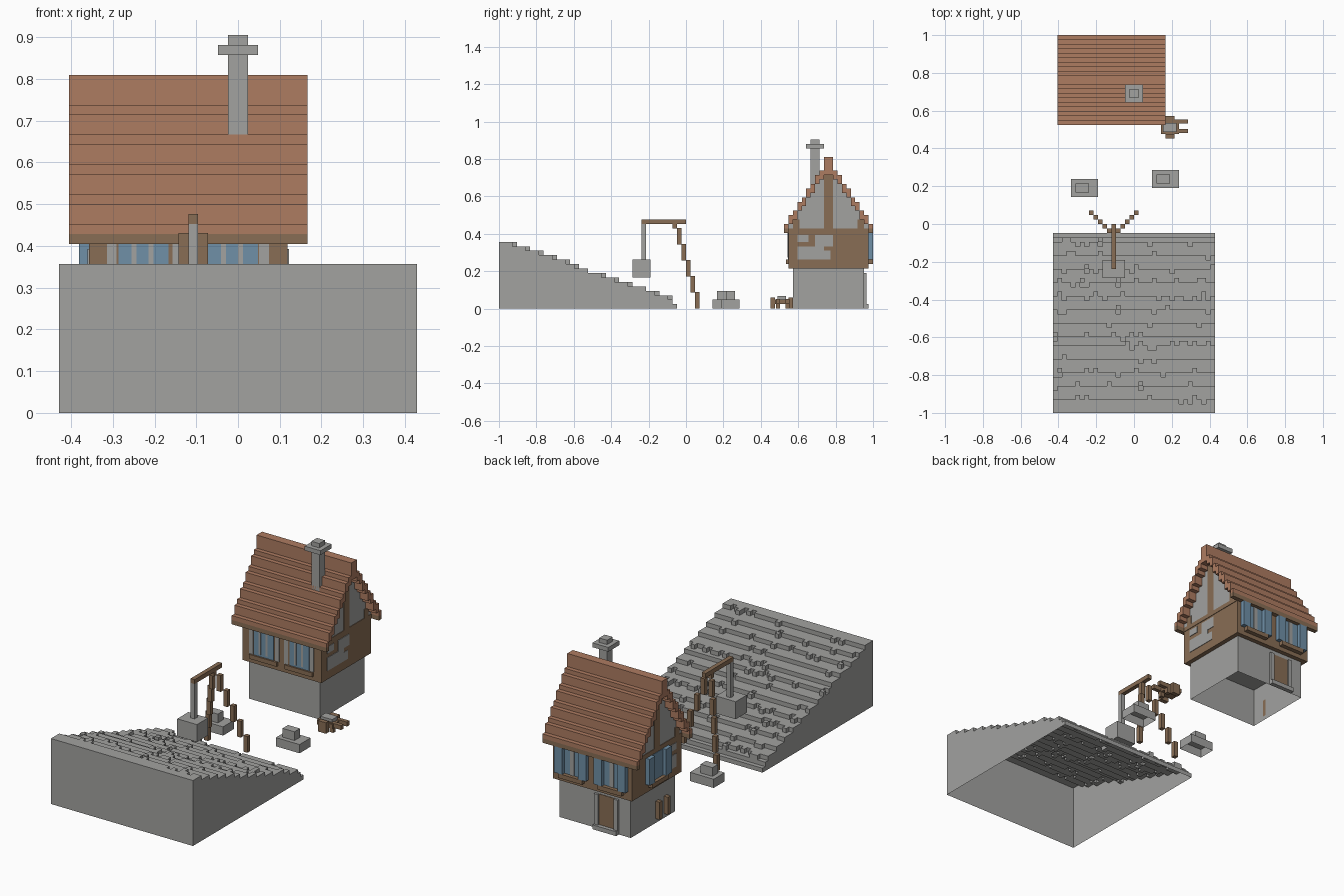
import bpy, bmesh, random

if "Cube" in bpy.data.objects:
    bpy.data.objects.remove(bpy.data.objects["Cube"], do_unlink=True)

UNIT = 1 / 42          # every part is laid out on this block size
THIN = 0.12            # thickness of painted plates, in blocks
random.seed(4)


def make_material(name, rgb):
    mat = bpy.data.materials.new(name)
    mat.use_nodes = True
    mat.diffuse_color = (*rgb, 1)
    mat.node_tree.nodes["Principled BSDF"].inputs["Base Color"].default_value = (*rgb, 1)
    return mat


MATERIALS = {
    "stone": make_material("stone grey", (0.36, 0.36, 0.35)),
    "wood": make_material("timber brown", (0.25, 0.155, 0.09)),
    "tile": make_material("roof terracotta", (0.42, 0.2, 0.12)),
    "blue": make_material("shutter blue", (0.16, 0.28, 0.39)),
}


def finish(name, bm, colour):
    mesh = bpy.data.meshes.new(name)
    for vert in bm.verts:
        vert.co *= UNIT
    bm.to_mesh(mesh)
    bm.free()
    mesh.materials.append(MATERIALS[colour])
    obj = bpy.data.objects.new(name, mesh)
    bpy.context.collection.objects.link(obj)
    return obj


def blocks(name, colour, *boxes, hollow=False):
    """One object made of boxes, each given as (x range, y range, z range)."""
    bm = bmesh.new()
    for xs, ys, zs in boxes:
        verts = bmesh.ops.create_cube(bm, size=1)["verts"]
        for vert in verts:
            vert.co = [span[0] if c < 0 else span[1] for c, span in zip(vert.co, (xs, ys, zs))]
        if hollow:
            floor = [f for f in verts[0].link_faces[:] + verts[-1].link_faces[:]
                     if all(v.co.z == zs[0] for v in f.verts)]
            bmesh.ops.delete(bm, geom=list(set(floor)), context="FACES_ONLY")
    return finish(name, bm, colour)


# Stepped hillside: a hollow shell over a ragged height grid
COLS, ROWS = 36, 40
height = {}
for j in range(ROWS):
    for i in range(COLS):
        ragged = random.choices((0, 0.34, -0.34), (8, 1, 1))[0]
        height[i, j] = min(15, 1 + int(j * 0.34 + 1.5 * (j > 0) + max(ragged, -j)))
bm = bmesh.new()
for (i, j), top in height.items():
    x, y = i - COLS / 2, -2 - j
    ring = [(x, y - 1), (x + 1, y - 1), (x + 1, y), (x, y)]
    bm.faces.new([bm.verts.new((*p, top)) for p in ring])
    for side, (di, dj) in enumerate(((0, 1), (1, 0), (0, -1), (-1, 0))):
        low = height.get((i + di, j + dj), 0)
        if low < top:
            a, b = ring[side], ring[(side + 1) % 4]
            bm.faces.new([bm.verts.new(p) for p in
                          ((*a, low), (*b, low), (*b, top), (*a, top))])
bmesh.ops.remove_doubles(bm, verts=bm.verts[:], dist=0.01)
finish("stepped_hillside", bm, "stone")

# Stone ground floor with doorway, step and cellar opening
blocks("ground_floor", "stone", ((-14, 4), (24, 40), (0, 8.98)), hollow=True)
blocks("door_step", "stone", ((-11, -5), (40, 41), (0, 1)))
blocks("door_frame", "stone", *[((x, x + 1), (40, 40.5), (1, 8)) for x in (-11, -6)])
blocks("door_panel", "wood", ((-10, -6), (40, 40 + THIN), (1, 8)))
blocks("cellar_shutters", "wood", *[((-15, -14), (y, y + 1), (1, 5)) for y in (27, 30)])

# Timber upper floor with plaster fields
blocks("upper_floor", "wood", ((-15, 5), (23, 41), (9, 17)))
for label, xs in (("left", (5, 5 + THIN)), ("right", (-15 - THIN, -15))):
    blocks(label + "_plaster", "stone",
           (xs, (25, 32.5), (11, 13)), (xs, (25, 31), (13, 14)),
           (xs, (25, 27.5), (15, 16.5)), (xs, (29, 33), (14, 16.5)))
blocks("front_plaster", "stone",
       *[((x, x + 1), (23 - THIN, 23), (11, 17)) for x in (-13.2, -6.6, -4.4, 2.1)])

# Front windows with sills
for x in (-12, -3):
    blocks("front_window", "blue", ((x, x + 5), (23 - THIN, 23), (11, 17)))
    blocks("front_mullions", "stone",
           *[((x + s, x + s + 0.5), (23 - 2 * THIN, 23), (11.5, 17)) for s in (1.3, 3)])
    blocks("front_sill", "wood", ((x - 1, x + 6), (22.5, 23), (10, 11)))

# Back windows with projecting shutters
for x in (-10, 0):
    blocks("back_window", "blue", ((x - 2, x + 2), (41, 41 + THIN), (11, 17)))
    blocks("back_mullion", "stone", ((x - 0.5, x + 0.5), (41, 41 + 2 * THIN), (11, 17)))
    blocks("back_shutters", "blue",
           *[((x + s, x + s + 2), (41, 42), (11, 17)) for s in (-4, 2)])
    blocks("back_sill", "wood", ((x - 3, x + 3), (41, 42), (10, 11)))

# Side window
blocks("side_window", "blue", ((-15 - 2 * THIN, -15), (30, 34), (11, 17)))
blocks("side_shutters", "blue", *[((-16, -15), (y, y + 2), (11, 17)) for y in (28, 34)])
blocks("side_sill", "wood", ((-16, -15), (29, 35), (10, 11)))

# Stepped roof, mirrored about the ridge, with gable walls below it
tiles, gable, eaves = [((-17, 7), (31, 33), (30, 34))], [((-15, 5), (31, 33), (17, 30))], []
for k in range(9):
    top = 19 + (3 * k + 1) // 2
    for y in (22 + k, 41 - k):
        tiles.append(((-17, 7), (y, y + 1), (max(top - 2, 18), top)))
        if k:
            gable.append(((-15, 5), (y, y + 1), (17, top - 2)))
        else:
            eaves.append(((-17, 7), (y, y + 1), (17, 18)))
blocks("roof_tiles", "tile", *tiles)
blocks("gable_walls", "stone", *gable)
blocks("roof_eaves", "wood", *eaves)
for label, xs in (("left", (5, 5 + THIN)), ("right", (-15 - THIN, -15))):
    blocks(label + "_gable_beams", "wood",
           (xs, (31, 33), (18, 30)), (xs, (23, 41), (17, 18)),
           (xs, (24, 25.5), (18, 20)), (xs, (38.5, 40), (18, 20)))

# Chimney
blocks("chimney", "stone", ((-1, 1), (28, 30), (24, 38)), ((-2, 2), (27, 31), (36, 37)))

# Hoist: boom, two splayed legs, rope and hanging block
blocks("hoist_boom", "wood", ((-5, -4), (-10, 0), (19, 20)))
legs = []
for k in range(6):
    foot = 3.6 * (5 - k)
    for x in {-5 - k, -5 + k}:
        legs.append(((x, x + 1), (k - 3, k - 2), (foot, min(foot + 3.7, 19))))
blocks("hoist_legs", "wood", *legs)
blocks("hoist_rope", "stone", ((-5, -4), (-10, -9), (11, 19)))
blocks("hanging_block", "stone", ((-7, -2), (-12, -8), (7, 11)))

# Loose cut stones
for x, y in ((-14, 6), (4, 8)):
    blocks("cut_stone", "stone", ((x, x + 6), (y, y + 4), (0, 2)),
           ((x + 1, x + 4), (y + 1, y + 3), (2, 4)), hollow=True)

# Handcart with load, wheels and handles
blocks("cart_bed", "wood", ((6, 10), (20, 23), (1, 2)))
blocks("cart_load", "stone", ((6.5, 9.5), (20.5, 22.5), (2, 2.8)))
blocks("cart_wheels", "wood", *[((7, 9), (y, y + 1), (0, 2.5)) for y in (19, 23)])
blocks("cart_handles", "wood", *[((6, 12), (y, y + 0.9), (1.2, 2.2)) for y in (20.2, 22.3)])
blocks("cart_legs", "wood", *[((9, 10), (y, y + 0.9), (0, 1.2)) for y in (20.2, 22.3)])
